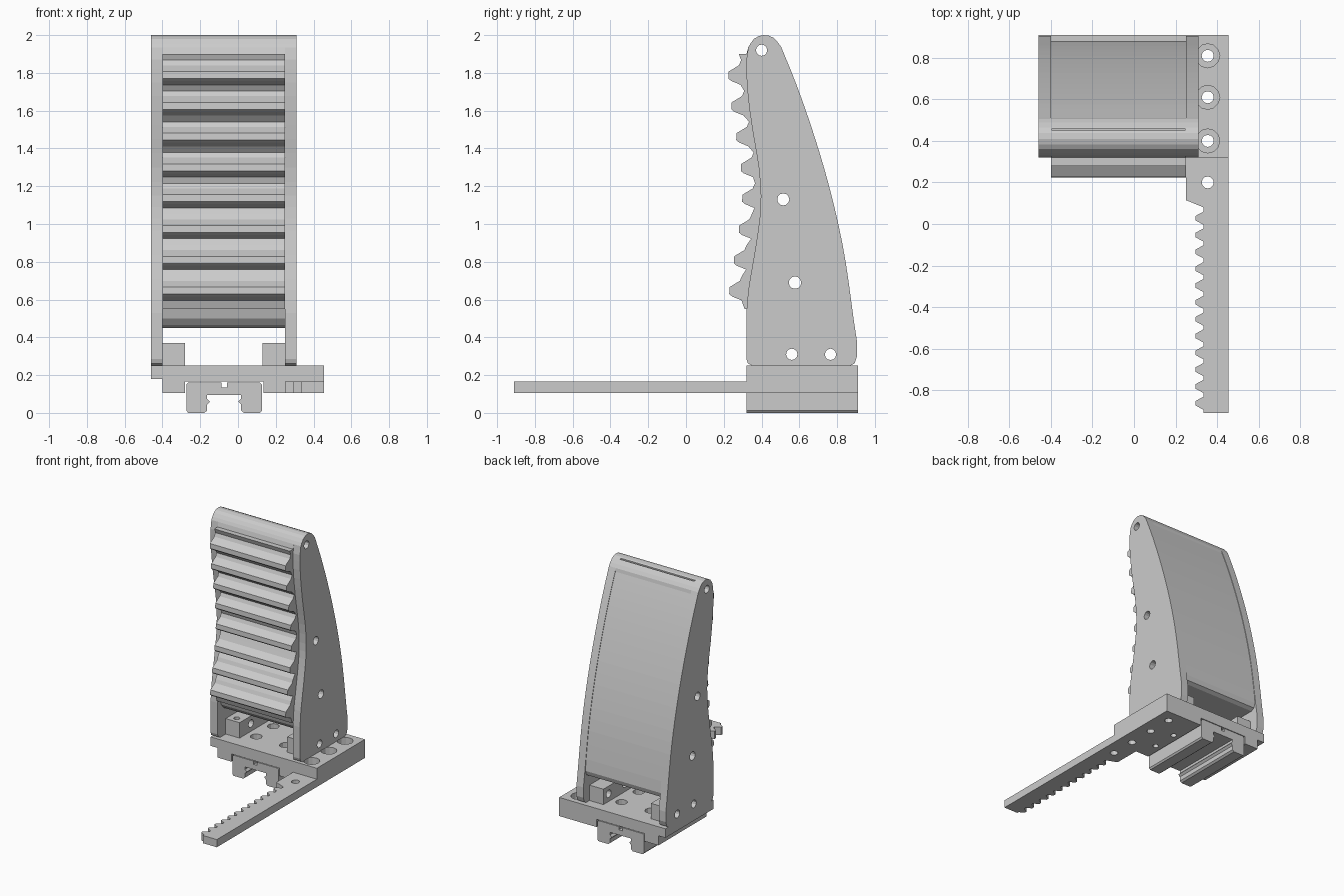
import bpy, bmesh
from math import cos, sin, pi

if "Cube" in bpy.data.objects:
    bpy.data.objects.remove(bpy.data.objects["Cube"])


def prism(name, pts, axis, a, b):
    """Extrude a 2D outline along axis: x takes (y,z), y takes (x,z), z takes (x,y)."""
    place = {'x': lambda p, t: (t, p[0], p[1]),
             'y': lambda p, t: (p[0], t, p[1]),
             'z': lambda p, t: (p[0], p[1], t)}[axis]
    bm = bmesh.new()
    lo = [bm.verts.new(place(p, a)) for p in pts]
    hi = [bm.verts.new(place(p, b)) for p in pts]
    n = len(pts)
    bm.faces.new(lo)
    bm.faces.new(hi)
    for i in range(n):
        j = (i + 1) % n
        bm.faces.new((lo[i], lo[j], hi[j], hi[i]))
    bmesh.ops.recalc_face_normals(bm, faces=bm.faces)
    me = bpy.data.meshes.new(name)
    bm.to_mesh(me)
    bm.free()
    ob = bpy.data.objects.new(name, me)
    bpy.context.collection.objects.link(ob)
    return ob


def box(name, x0, x1, y0, y1, z0, z1):
    return prism(name, [(x0, y0), (x1, y0), (x1, y1), (x0, y1)], 'z', z0, z1)


def bore(c, r, axis, a, b, n=12):
    pts = [(c[0] + r * cos(2 * pi * i / n), c[1] + r * sin(2 * pi * i / n)) for i in range(n)]
    return prism('cutter', pts, axis, a, b)


def cut(ob, cutters):
    bpy.context.view_layer.objects.active = ob
    for c in cutters:
        c.hide_render = True
        m = ob.modifiers.new('cut', 'BOOLEAN')
        m.operation, m.solver, m.object = 'DIFFERENCE', 'EXACT', c
        bpy.ops.object.modifier_apply(modifier=m.name)
        bpy.data.objects.remove(c)


def smooth_line(p, k=3):
    """Catmull-Rom through the points."""
    out = []
    for i in range(len(p) - 1):
        q = [p[max(i - 1, 0)], p[i], p[i + 1], p[min(i + 2, len(p) - 1)]]
        for s in range(k):
            t = s / k
            out.append(tuple(0.5 * (2 * q[1][d] + (q[2][d] - q[0][d]) * t
                       + (2 * q[0][d] - 5 * q[1][d] + 4 * q[2][d] - q[3][d]) * t * t
                       + (3 * q[1][d] - q[0][d] - 3 * q[2][d] + q[3][d]) * t ** 3) for d in (0, 1)))
    return out + [p[-1]]


# Finger side outline (y, z)
back = smooth_line([(.905, .38), (.887, .5), (.845, .8), (.795, 1.05), (.73, 1.3),
                    (.655, 1.54), (.58, 1.75), (.515, 1.91)])
top = smooth_line([(.505, 1.935), (.465, 1.985), (.41, 2.0), (.36, 1.98), (.33, 1.935)], 2)
front = smooth_line([(.32, 1.87), (.322, 1.75), (.337, 1.6), (.36, 1.45), (.385, 1.3), (.396, 1.15),
                     (.39, 1.03), (.372, .9), (.35, .77), (.33, .65), (.32, .53)], 2)
foot = [(.32, .285), (.328, .262), (.35, .25), (.87, .25), (.893, .262), (.905, .3)]
PIVOTS = [((.40, 1.92), .03), ((.515, 1.13), .032), ((.577, .69), .033)]
LUGS = [((.56, .31), .03), ((.765, .31), .03)]

# Side plates
for name, x0, x1 in (('left_side_plate', -.46, -.40), ('right_side_plate', .25, .31)):
    ob = prism(name, back + top + front + foot, 'x', x0, x1)
    cut(ob, [bore(c, r, 'x', x0 - .1, x1 + .1) for c, r in PIVOTS + LUGS])


def pad_y(z):
    """Base line of the ribbed pad, just ahead of the plate edge."""
    for (y1, z1), (y0, z0) in zip(front, front[1:]):
        if z0 <= z <= z1:
            return y0 + (y1 - y0) * (z - z0) / (z1 - z0) - .03
    return .29


# Finger body with gripping ribs between the plates
ribs = [(.32, 1.9), (.28, 1.9)]
for i in range(8):
    zc = 1.755 - .163 * i
    for dy, dz in ((0, .112), (-.012, .085), (-.066, .052), (-.068, .015), (-.052, .002), (-.003, -.018)):
        ribs.append((pad_y(zc) + dy, zc + dz))
ribs += [(.31, .55), (.35, .55), (.365, .5), (.395, .465), (.43, .45)]
shell = [(.84, .45), (.868, .465), (.88, .5)] + [(y - .004, z) for y, z in back if z > .55]
body = prism('ribbed_finger_body', shell + top + ribs, 'x', -.40, .25)
cut(body, [bore(c, r, 'x', -.6, .5) for c, r in PIVOTS]
    + [box('cutter', -.395, .245, .45, .46, 1.96, 2.1)])

# Base plate: stepped section with a recess for the slide carriage
section = [(-.46, .18), (-.40, .18), (-.40, .105), (-.28, .105), (-.28, .165), (.135, .165),
           (.135, .105), (.25, .105), (.25, .165), (.455, .165), (.455, .25), (-.46, .25)]
base = prism('base_plate', section, 'y', .32, .91)
RACK_HOLES = (.40, .61, .81)
MOUNT_Y = (.47, .67)
cutters = [bore((.355, y), .058, 'z', .15, .3) for y in RACK_HOLES]
cutters += [bore((x, y), .022, 'z', 0, .3) for x in (-.34, .19) for y in MOUNT_Y]
cutters += [bore((x, y), .042, 'z', .1, .3) for x in (-.2, .05) for y in (.51, .72)]
cut(base, cutters)

# Mounting lugs inside the plates
for name, x0, x1 in (('left_lug', -.40, -.28), ('right_lug', .13, .25)):
    lug = box(name, x0, x1, .42, .83, .25, .37)
    cut(lug, [bore((x0 + .06, y), .022, 'z', .2, .4) for y in MOUNT_Y]
        + [bore(c, r, 'x', x0 - .1, x1 + .1) for c, r in LUGS])

# Gear rack arm
outline = [(.455, -.91), (.455, .91), (.25, .91), (.25, .115), (.335, .08)]
pitch = .081
for i in range(12):
    y = .06 - pitch * i
    outline += [(.335, y), (.295, y - .022), (.295, y - .042), (.335, y - .064)]
outline.append((.335, -.91))
rack = prism('gear_rack', outline, 'z', .105, .165)
cut(rack, [bore((.355, y), .029, 'z', 0, .3) for y in (.2,) + RACK_HOLES])

# Slide carriage: half section mirrored about its centre line
CX = -.0735
half = [(.015, .16), (.19, .16), (.2, .15), (.2, .012), (.19, 0), (.105, 0), (.09, .012),
        (.09, .045), (.075, .06), (.09, .075), (.09, .095)]
notch = [(.015, .135)]
right = [(CX + x, z) for x, z in notch + half]
left = [(CX - x, z) for x, z in reversed(notch + half)]
prism('slide_carriage', right + left, 'y', .32, .91)
